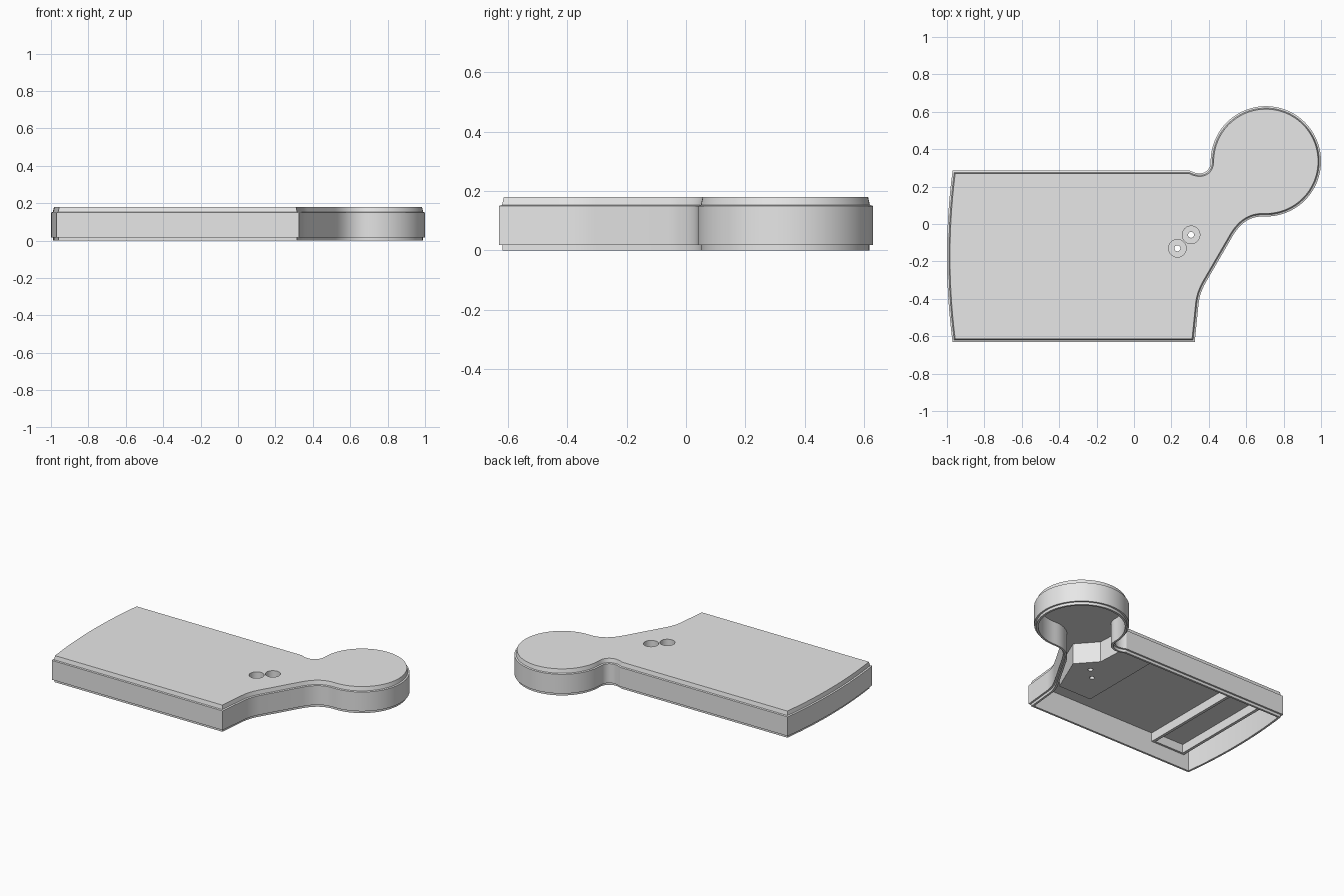
import bpy, bmesh, math
from mathutils import Vector

if "Cube" in bpy.data.objects:
    bpy.data.objects.remove(bpy.data.objects["Cube"])

grey = bpy.data.materials.new("light_grey")
grey.diffuse_color = (0.8, 0.8, 0.8, 1)
grey.use_nodes = True
grey.node_tree.nodes["Principled BSDF"].inputs["Base Color"].default_value = grey.diffuse_color


def finish(bm, name):
    bmesh.ops.recalc_face_normals(bm, faces=bm.faces[:])
    me = bpy.data.meshes.new(name)
    bm.to_mesh(me)
    bm.free()
    ob = bpy.data.objects.new(name, me)
    bpy.context.collection.objects.link(ob)
    me.materials.append(grey)
    return ob


def bezier(a, c, b, n=10):
    a, b, c = Vector(a), Vector(b), Vector(c)
    return [a * (1 - t) ** 2 + c * 2 * t * (1 - t) + b * t * t
            for t in (i / n for i in range(n + 1))]


def inset(pts, d):
    # move a clockwise outline inwards by d with mitred corners
    out = []
    for i, p in enumerate(pts):
        e1 = (p - pts[i - 1]).normalized()
        e2 = (pts[(i + 1) % len(pts)] - p).normalized()
        n1, n2 = Vector((e1.y, -e1.x)), Vector((e2.y, -e2.x))
        out.append(p + (n1 + n2) * (d / (1 + n1.dot(n2))))
    return out


def prism(name, pts, z0, z1):
    bm = bmesh.new()
    lo = [bm.verts.new((x, y, z0)) for x, y in pts]
    hi = [bm.verts.new((x, y, z1)) for x, y in pts]
    bm.faces.new(lo)
    bm.faces.new(hi)
    for i in range(len(pts)):
        j = (i + 1) % len(pts)
        bm.faces.new((lo[i], lo[j], hi[j], hi[i]))
    return finish(bm, name)


def box(name, x0, x1, y0, y1, z0, z1):
    return prism(name, [(x0, y0), (x1, y0), (x1, y1), (x0, y1)], z0, z1)


def disc(cx, cy, r, n=40):
    return [(cx + r * math.cos(math.tau * i / n), cy + r * math.sin(math.tau * i / n))
            for i in range(n)]


# plan outline, clockwise: bowed left end, back edge, neck, round end, front flank
outline = []
for i in range(25):
    y = -0.63 + 0.915 * i / 24
    outline.append(Vector((-1 + 0.03 * ((y + 0.1725) / 0.4575) ** 2, y)))
outline += bezier((0.30, 0.285), (0.335, 0.266), (0.365, 0.272), 6)
outline += bezier((0.375, 0.275), (0.40, 0.285), (0.408, 0.315), 6)
for i in range(73):
    a = math.radians(181 - 272 * i / 72)
    outline.append(Vector((0.705 + 0.295 * math.cos(a), 0.335 + 0.295 * math.sin(a))))
outline += bezier((0.685, 0.04), (0.59, 0.04), (0.53, -0.06), 14)
outline += bezier((0.385, -0.31), (0.35, -0.37), (0.345, -0.43), 8)
outline.append(Vector((0.325, -0.63)))

# hollow housing: (inset, height) section from inner ceiling, round the wall, to the top
section = [(0.026, 0.16), (0.026, 0.0), (0.012, 0.0), (0.012, 0.018),
           (0.0, 0.018), (0.0, 0.15), (0.010, 0.153), (0.016, 0.18)]
bm = bmesh.new()
rings = [[bm.verts.new((p.x, p.y, z)) for p in inset(outline, d)] for d, z in section]
for a, b in zip(rings, rings[1:]):
    for i in range(len(a)):
        j = (i + 1) % len(a)
        bm.faces.new((a[i], a[j], b[j], b[i]))
bm.faces.new(rings[0])
bm.faces.new(rings[-1])
housing = finish(bm, "housing")

# solid mounting block under the screw holes
block = prism("mounting_block", [(0.07, -0.34), (0.32, -0.34), (0.435, -0.07),
                                 (0.32, 0.06), (0.31, 0.265), (0.07, 0.265)], 0.018, 0.17)

# stepped screw holes through the housing and the block
for cx, cy in ((0.232, -0.13), (0.305, -0.058)):
    for r, z0 in ((0.047, 0.10), (0.016, -0.05)):
        cutter = prism("hole_cutter", disc(cx, cy, r), z0, 0.25)
        cutter.hide_render = True
        for part in (housing, block):
            m = part.modifiers.new("hole", "BOOLEAN")
            m.operation, m.solver, m.object = "DIFFERENCE", "EXACT", cutter
            bpy.context.view_layer.objects.active = part
            bpy.ops.object.modifier_apply(modifier=m.name)
        bpy.data.objects.remove(cutter)

# ribs under the ceiling
for name, x in (("inner_rib", -0.66), ("outer_rib", -0.90)):
    box(name, x - 0.01, x + 0.01, -0.61, 0.265, 0.10, 0.165)
box("cross_rib", -0.90, -0.66, -0.61, -0.59, 0.10, 0.165)

# smooth curved walls, crisp edges
bpy.ops.object.select_all(action="DESELECT")
for part in (housing, block):
    part.select_set(True)
bpy.context.view_layer.objects.active = housing
bpy.ops.object.shade_smooth_by_angle(angle=math.radians(25))
